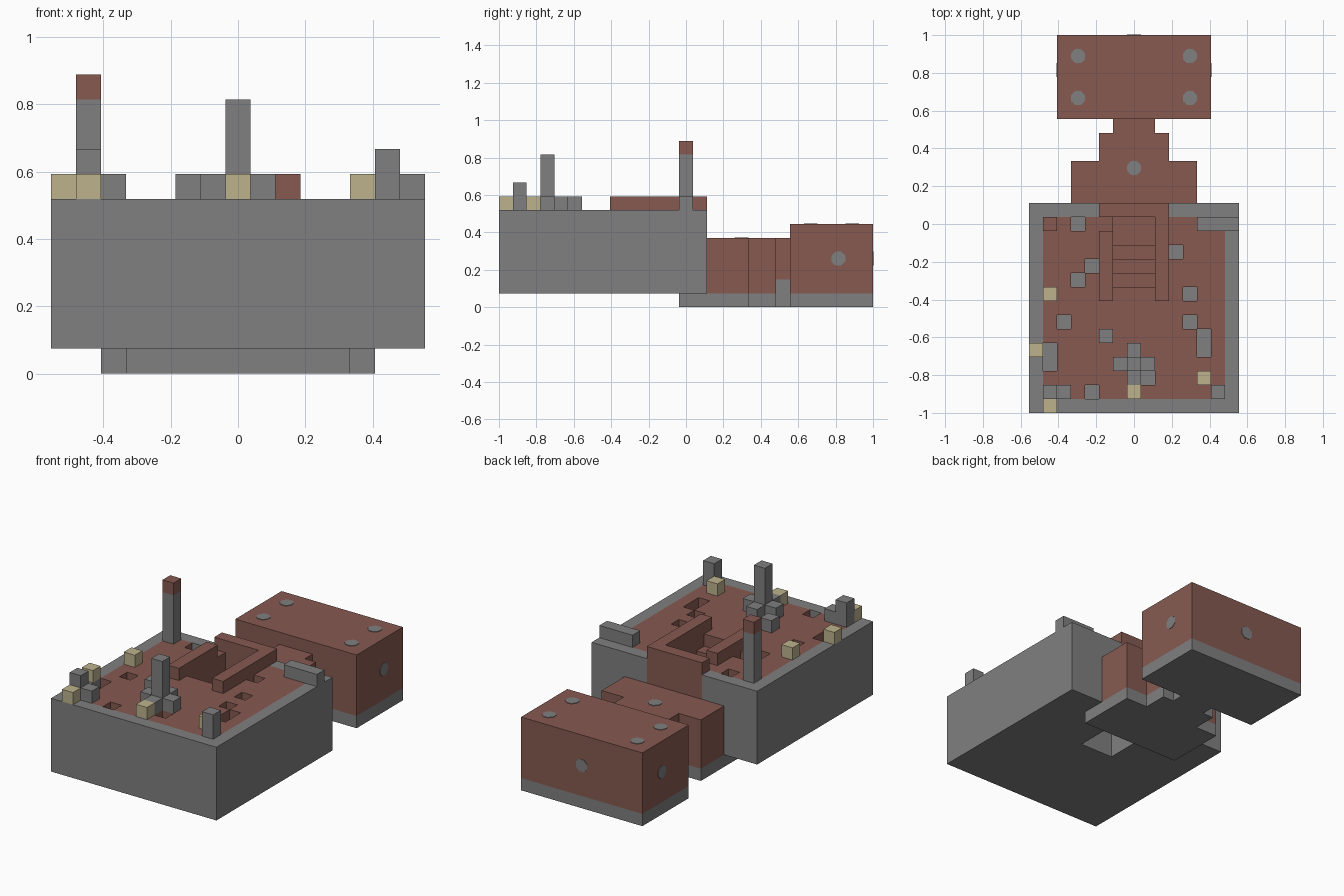
import bpy, bmesh, math
from mathutils import Vector, Matrix

old = bpy.data.objects.get("Cube")
if old:
    bpy.data.objects.remove(old, do_unlink=True)

U = 2 / 27                       # edge of one block
ORIGIN = Vector((-7.5, -13.5, 0))


def material(name, rgb):
    m = bpy.data.materials.new(name)
    m.use_nodes = True
    m.diffuse_color = (*rgb, 1)
    m.node_tree.nodes["Principled BSDF"].inputs["Base Color"].default_value = (*rgb, 1)
    return m


MATS = [material("stone_grey", (0.22, 0.215, 0.215)),
        material("clay_brown", (0.24, 0.102, 0.082)),
        material("lamp_tan", (0.51, 0.45, 0.27))]
GREY, BROWN, TAN = range(3)


def finish(name, bm):
    mesh = bpy.data.meshes.new(name)
    bm.to_mesh(mesh)
    bm.free()
    for m in MATS:
        mesh.materials.append(m)
    ob = bpy.data.objects.new(name, mesh)
    bpy.context.collection.objects.link(ob)
    return ob


def blocks(name, cells):
    """Skin a dictionary of grid cells with outer faces only, then merge flat areas."""
    bm = bmesh.new()
    verts = {}
    for cell, mat in cells.items():
        for axis in range(3):
            for side in (0, 1):
                near = list(cell)
                near[axis] += 2 * side - 1
                if tuple(near) in cells:
                    continue
                loop = []
                for a, b in ((0, 0), (1, 0), (1, 1), (0, 1)):
                    p = list(cell)
                    p[axis] += side
                    p[(axis + 1) % 3] += a
                    p[(axis + 2) % 3] += b
                    p = tuple(p)
                    if p not in verts:
                        verts[p] = bm.verts.new((Vector(p) + ORIGIN) * U)
                    loop.append(verts[p])
                face = bm.faces.new(loop if side else loop[::-1])
                face.material_index = mat
    bmesh.ops.dissolve_limit(bm, angle_limit=0.01, verts=bm.verts, edges=bm.edges,
                             delimit={'MATERIAL'})
    return finish(name, bm)


def box(x0, x1, y0, y1, z0, z1, mat):
    return {(i, j, k): mat for i in range(x0, x1) for j in range(y0, y1)
            for k in range(z0, z1)}


# Main hall: grey shell, brown floor with pits, open stairwell
PITS = {(3, 13), (10, 11), (4, 10), (3, 9), (11, 8), (2, 6), (11, 6), (12, 4),
        (12, 5), (1, 3), (1, 4), (4, 1), (8, 2)}


def tread(j):
    return max(15 - j, 3)


def hall_colour(i, j, k):
    """Material of a hall cell, or None where it is empty."""
    if 6 <= i <= 8 and 9 <= j <= 13:
        return {tread(j) - 1: BROWN, tread(j) - 2: GREY}.get(k)
    if k == 6 and (i, j) in PITS:
        return None
    if 5 <= i <= 9 and j == 14 and k >= 3:
        return BROWN
    if i in (5, 9) and 9 <= j <= 13 and k >= tread(j):
        return BROWN
    inside = 1 <= i <= 13 and 1 <= j <= 13
    return BROWN if k == 6 and inside else GREY


hall = {}
for cell in box(0, 15, 0, 15, 1, 7, GREY):
    colour = hall_colour(*cell)
    if colour is not None:
        hall[cell] = colour
blocks("main_hall", hall)

# Low walls round the stairwell
blocks("stair_wall", box(5, 10, 14, 15, 7, 8, BROWN) | box(9, 10, 8, 14, 7, 8, BROWN)
       | box(5, 6, 8, 13, 7, 8, BROWN))


# Pillars and small blocks on the roof
def post(i, j, top, mat=GREY):
    return box(i, i + 1, j, j + 1, 7, top, mat)


blocks("tall_chimney", post(1, 13, 11) | box(1, 2, 13, 14, 11, 12, BROWN))
spire = post(7, 3, 11)
for i, j in ((6, 3), (8, 3), (7, 4), (7, 2)):
    spire |= post(i, j, 8)
blocks("central_spire", spire)
blocks("right_corner_post", post(1, 1, 9) | post(2, 1, 8))
blocks("left_corner_post", post(13, 1, 9))
blocks("loose_block", post(5, 5, 8))
blocks("roof_bench", box(12, 15, 13, 14, 7, 8, GREY))
for n, (i, j) in enumerate(((1, 8), (0, 4), (12, 2), (7, 1), (1, 0))):
    blocks(f"lamp_block_{n + 1}", post(i, j, 8, TAN))

# Stepped passage and rear room, brown on a grey footing
blocks("passage", box(3, 12, 13, 18, 0, 1, GREY) | box(3, 12, 15, 18, 1, 5, BROWN)
       | box(5, 10, 18, 20, 0, 1, GREY) | box(5, 10, 18, 20, 1, 5, BROWN)
       | box(6, 9, 20, 21, 0, 2, GREY) | box(6, 9, 20, 21, 2, 5, BROWN))
blocks("rear_room", box(2, 13, 21, 27, 0, 1, GREY) | box(2, 13, 21, 27, 1, 6, BROWN))


# Round grey studs set flush in roofs and walls
def stud(name, cell, normal):
    bm = bmesh.new()
    turn = Vector((0, 0, 1)).rotation_difference(Vector(normal)).to_matrix().to_4x4()
    place = Matrix.Translation((Vector(cell) + ORIGIN) * U)
    bmesh.ops.create_cone(bm, cap_ends=True, segments=8, radius1=0.54 * U,
                          radius2=0.54 * U, depth=0.006,
                          matrix=place @ turn @ Matrix.Rotation(math.pi / 8, 4, 'Z'))
    finish(name, bm)


for i in (3.5, 11.5):
    for j in (22.5, 25.5):
        stud("roof_stud", (i, j, 6), (0, 0, 1))
stud("passage_stud", (7.5, 17.5, 5), (0, 0, 1))
stud("back_stud", (7.5, 27, 3.5), (0, 1, 0))
for i, s in ((2, -1), (13, 1)):
    stud("side_stud", (i, 24.5, 3.5), (s, 0, 0))
